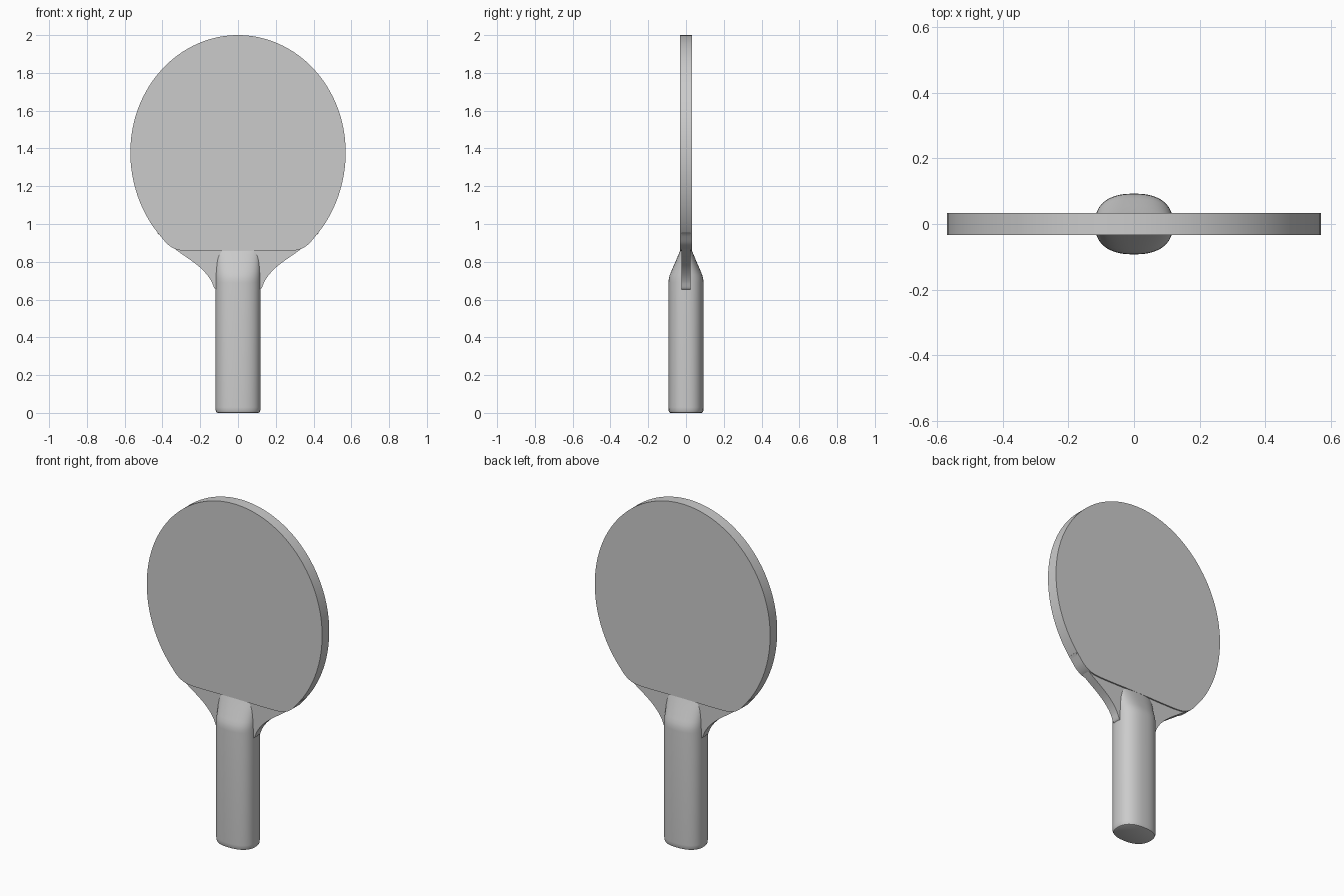
import bpy, bmesh, math
from mathutils import Vector

if "Cube" in bpy.data.objects:
    bpy.data.objects.remove(bpy.data.objects["Cube"])


def smooth_path(pts, steps=8):
    """Catmull-Rom through open 2D points."""
    p = [Vector(q) for q in pts]
    p = [2 * p[0] - p[1]] + p + [2 * p[-1] - p[-2]]
    out = []
    for i in range(1, len(p) - 2):
        a, b, c, d = p[i - 1:i + 3]
        for k in range(steps):
            t = k / steps
            out.append(0.5 * (2 * b + (c - a) * t + (2 * a - 5 * b + 4 * c - d) * t * t
                              + (3 * b - a - 3 * c + d) * t ** 3))
    return out + [p[-2]]


def loft(name, rings, angle=35):
    """Skin closed rings of equal length and cap both ends."""
    bm = bmesh.new()
    vs = [[bm.verts.new(p) for p in r] for r in rings]
    n = len(rings[0])
    for a, b in zip(vs, vs[1:]):
        for i in range(n):
            j = (i + 1) % n
            bm.faces.new((a[i], a[j], b[j], b[i]))
    bm.faces.new(vs[0])
    bm.faces.new(vs[-1])
    bmesh.ops.recalc_face_normals(bm, faces=bm.faces)
    me = bpy.data.meshes.new(name)
    bm.to_mesh(me)
    bm.free()
    ob = bpy.data.objects.new(name, me)
    bpy.context.collection.objects.link(ob)
    bpy.ops.object.select_all(action='DESELECT')
    ob.select_set(True)
    bpy.context.view_layer.objects.active = ob
    bpy.ops.object.shade_smooth_by_angle(angle=math.radians(angle))
    return ob


def slab(name, half, depth):
    """Mirror a right-hand outline (both ends on x = 0) and extrude along y."""
    outline = [(p[0], p[1]) for p in half]
    outline += [(-x, z) for x, z in reversed(outline[1:-1])]
    return loft(name, [[(x, y, z) for x, z in outline] for y in (-depth, depth)])


# Blade: round pad with a nearly straight lower edge
arc = []
for i in range(49):
    a = math.radians(90 - 134 * i / 48)
    arc.append(Vector((0.57 * math.cos(a), 1.38 + (0.62 if a > 0 else 0.64) * math.sin(a))))
lower = smooth_path([arc[-1], (0.375, 0.895), (0.335, 0.869), (0.285, 0.858),
                     (0.2, 0.856), (0, 0.858)])
slab("blade", arc + lower[1:], 0.033)

# Throat: thinner flared neck between handle and blade
flare = smooth_path([(0.112, 0.65), (0.125, 0.66), (0.14, 0.695), (0.163, 0.73), (0.2, 0.769),
                     (0.25, 0.808), (0.31, 0.85), (0.365, 0.893), (0.425, 0.951)])
slab("throat", [(0, 0.65)] + flare + [(0.38, 1.02), (0, 1.02)], 0.025)


# Handle: rounded oval section, tapering in depth at the top
def oval(a, b, z, n=64, e=2 / 2.4):
    ring = []
    for i in range(n):
        t = 2 * math.pi * i / n
        c, s = math.cos(t), math.sin(t)
        ring.append((a * math.copysign(abs(c) ** e, c), b * math.copysign(abs(s) ** e, s), z))
    return ring


sections = [(0.108, 0.082, 0), (0.114, 0.088, 0.003), (0.118, 0.092, 0.012), (0.119, 0.0925, 0.03),
            (0.119, 0.0925, 0.69), (0.119, 0.091, 0.71), (0.119, 0.086, 0.73),
            (0.118, 0.078, 0.75), (0.117, 0.056, 0.80), (0.115, 0.034, 0.853), (0.113, 0.032, 0.858)]
loft("handle", [oval(*s) for s in sections])
